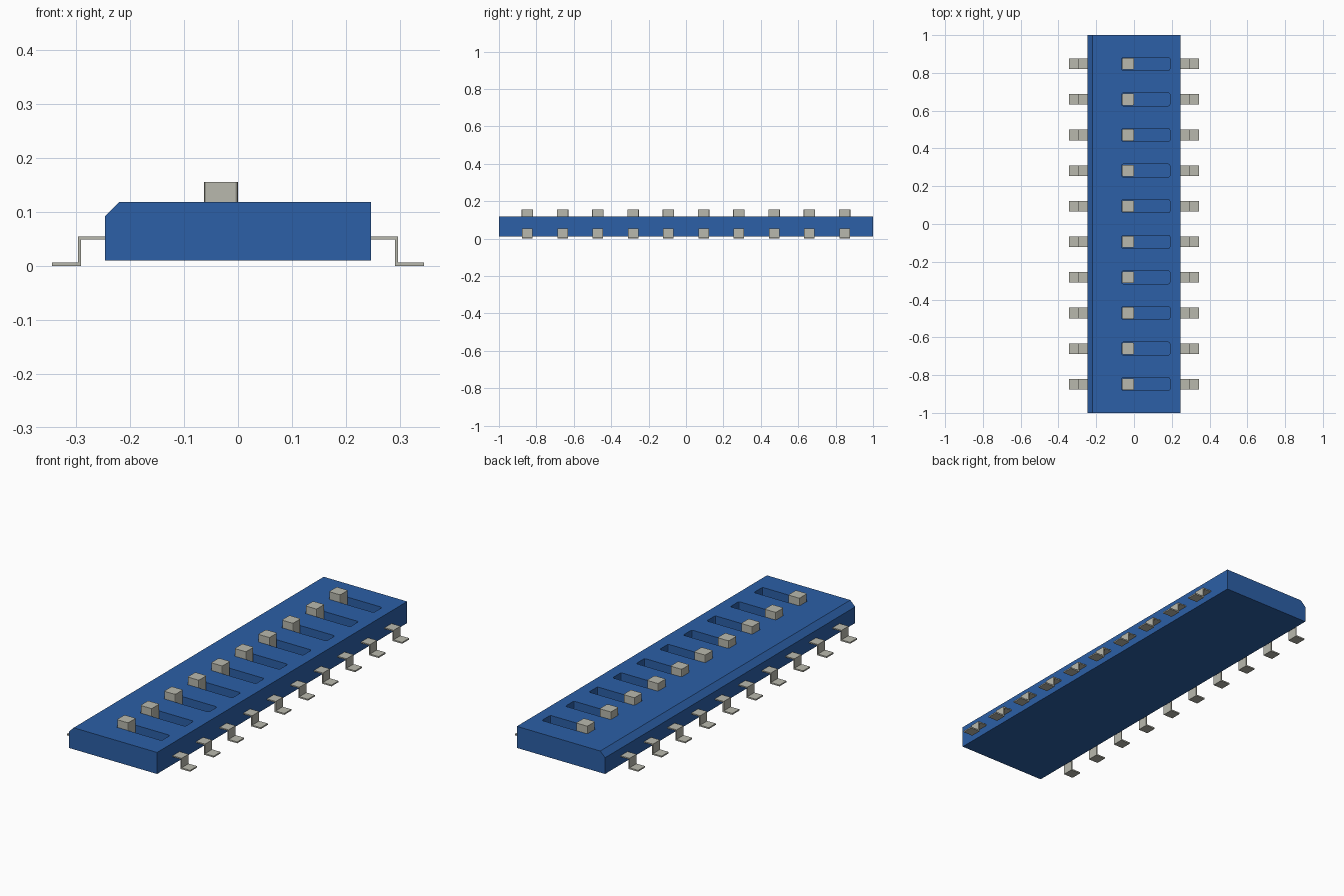
import bpy
import bmesh
from mathutils import Vector

cube = bpy.data.objects.get("Cube")
if cube:
    bpy.data.objects.remove(cube, do_unlink=True)


def make_material(name, rgb):
    mat = bpy.data.materials.new(name)
    mat.use_nodes = True
    color = (*rgb, 1.0)
    mat.diffuse_color = color
    mat.node_tree.nodes["Principled BSDF"].inputs["Base Color"].default_value = color
    return mat


BLUE = make_material("housing blue", (0.025, 0.115, 0.385))
METAL = make_material("light grey", (0.485, 0.485, 0.42))

COUNT = 10
PITCH = 0.1884
ROWS = [(i - (COUNT - 1) / 2) * PITCH for i in range(COUNT)]
TOP = 0.119
SLOT_FLOOR = 0.08


def finish(name, bm, mat):
    bmesh.ops.recalc_face_normals(bm, faces=bm.faces)
    mesh = bpy.data.meshes.new(name)
    bm.to_mesh(mesh)
    bm.free()
    mesh.materials.append(mat)
    obj = bpy.data.objects.new(name, mesh)
    bpy.context.collection.objects.link(obj)
    return obj


def extrude_profile(bm, points, y_mid, width):
    """Extrude an x-z outline along y."""
    face = bm.faces.new([bm.verts.new((x, y_mid - width / 2, z)) for x, z in points])
    result = bmesh.ops.extrude_face_region(bm, geom=[face])
    verts = [v for v in result["geom"] if isinstance(v, bmesh.types.BMVert)]
    bmesh.ops.translate(bm, vec=(0, width, 0), verts=verts)


def rounded_block(x0, x1, z0, z1, width, radius):
    """Block with rounded upright edges."""
    bm = bmesh.new()
    extrude_profile(bm, [(x0, z0), (x1, z0), (x1, z1), (x0, z1)], 0, width)
    upright = [e for e in bm.edges
               if abs((e.verts[0].co - e.verts[1].co).normalized().z) > 0.9]
    bmesh.ops.bevel(bm, geom=upright, offset=radius, segments=2,
                    profile=0.5, affect='EDGES')
    return bm


def repeat_rows(bm):
    """Copy a centred part to every switch position."""
    source = bm.verts[:] + bm.edges[:] + bm.faces[:]
    for y in ROWS[1:]:
        copy = bmesh.ops.duplicate(bm, geom=source)["geom"]
        verts = [v for v in copy if isinstance(v, bmesh.types.BMVert)]
        bmesh.ops.translate(bm, vec=(0, y, 0), verts=verts)
    first = [v for v in source if isinstance(v, bmesh.types.BMVert)]
    bmesh.ops.translate(bm, vec=(0, ROWS[0], 0), verts=first)


# Housing with one chamfered long edge
bm = bmesh.new()
extrude_profile(bm, [(-0.247, 0.01), (0.247, 0.01), (0.247, TOP),
                     (-0.22, TOP), (-0.247, 0.092)], 0, 2.0)
housing = finish("housing", bm, BLUE)

# Row of slots cut into the top
bm = rounded_block(-0.065, 0.19, SLOT_FLOOR, TOP + 0.05, 0.068, 0.008)
repeat_rows(bm)
cutter = finish("slot_cutter", bm, BLUE)
cutter.hide_render = True
cut = housing.modifiers.new("slots", 'BOOLEAN')
cut.operation = 'DIFFERENCE'
cut.solver = 'EXACT'
cut.object = cutter
bpy.context.view_layer.objects.active = housing
bpy.ops.object.modifier_apply(modifier=cut.name)
bpy.data.objects.remove(cutter, do_unlink=True)

# Slider knobs standing in the slots
for i, y in enumerate(ROWS):
    bm = rounded_block(-0.063, 0.0, SLOT_FLOOR - 0.002, 0.156, 0.062, 0.006)
    bmesh.ops.translate(bm, vec=Vector((0, y, 0)), verts=bm.verts)
    finish(f"slider_{i + 1}", bm, METAL)

# Bent terminals on both long sides
TERMINAL = [(0.24, 0.049), (0.291, 0.049), (0.291, 0.0), (0.345, 0.0),
            (0.345, 0.007), (0.297, 0.007), (0.297, 0.055), (0.24, 0.055)]
for side, sign in (("left", 1), ("right", -1)):
    for i, y in enumerate(ROWS):
        bm = bmesh.new()
        extrude_profile(bm, [(sign * x, z) for x, z in TERMINAL], y, 0.056)
        finish(f"terminal_{side}_{i + 1}", bm, METAL)
